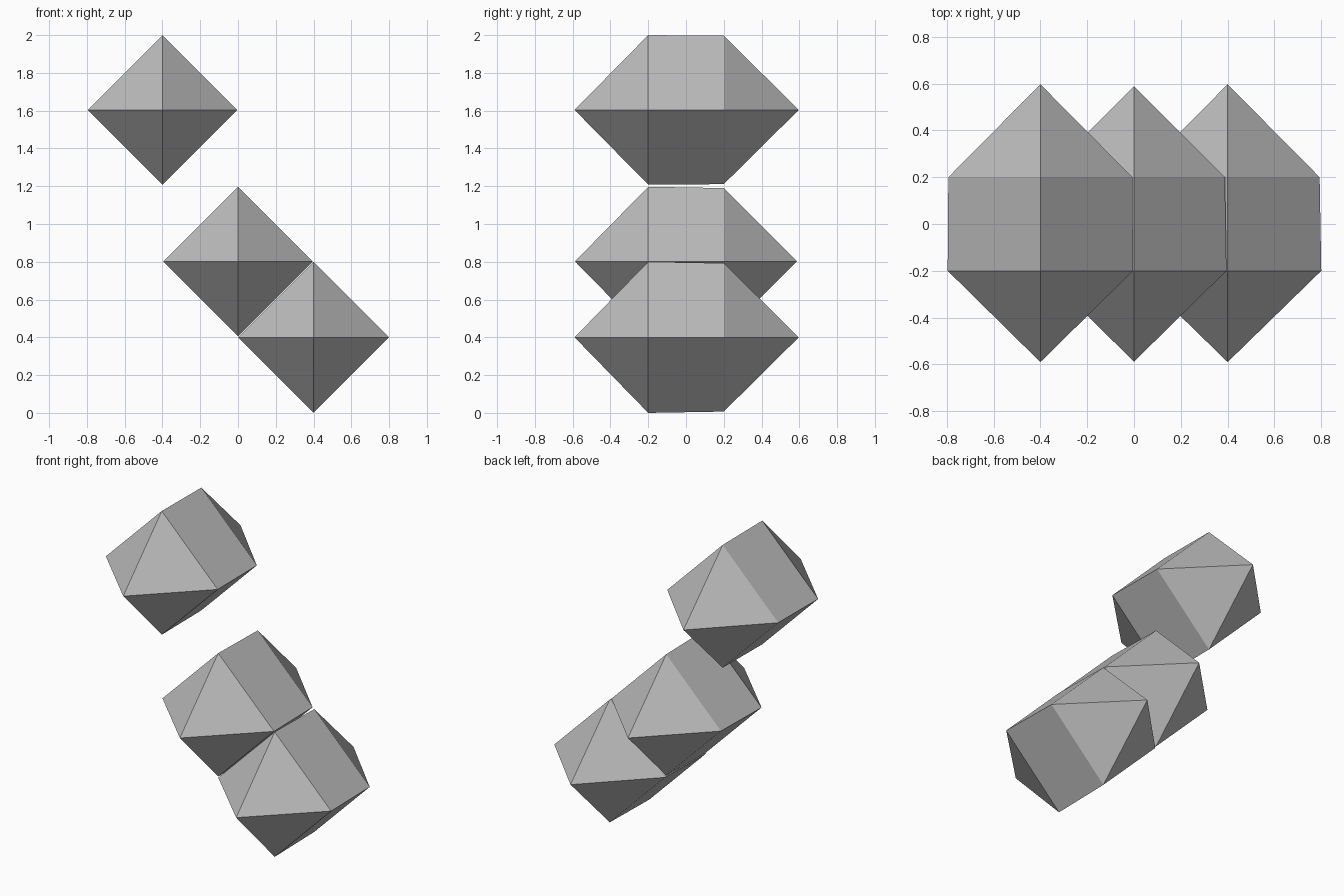
import bpy, bmesh
from mathutils import Matrix

cube = bpy.data.objects.get("Cube")
if cube:
    bpy.data.objects.remove(cube, do_unlink=True)

grey = bpy.data.materials.new("stone grey")
grey.use_nodes = True
color = (0.5, 0.5, 0.5, 1)
grey.diffuse_color = color
grey.node_tree.nodes["Principled BSDF"].inputs["Base Color"].default_value = color


def crystal(name, x, z, front_r, back_r, front_tip, back_tip):
    """Square prism set on edge along y, with a pyramid on each end."""
    bm = bmesh.new()
    bmesh.ops.create_cone(bm, cap_ends=True, segments=4, radius1=front_r,
                          radius2=back_r, depth=0.4)
    # Raise each end cap into a pyramid
    caps = [f for f in bm.faces if abs(f.normal.z) > 0.9]
    tips = bmesh.ops.poke(bm, faces=caps)["verts"]
    for v in tips:
        v.co.z = back_tip if v.co.z > 0 else -front_tip
    # Lay the prism along y
    turn = Matrix.Rotation(-1.5707963, 4, "X")
    bmesh.ops.transform(bm, matrix=turn, verts=bm.verts)
    bmesh.ops.recalc_face_normals(bm, faces=bm.faces)
    mesh = bpy.data.meshes.new(name)
    bm.to_mesh(mesh)
    bm.free()
    mesh.materials.append(grey)
    obj = bpy.data.objects.new(name, mesh)
    obj.location = (x, 0, z)
    bpy.context.collection.objects.link(obj)


crystal("upper_crystal", -0.4, 1.604, 0.396, 0.393, 0.59, 0.597)
crystal("middle_crystal", 0, 0.802, 0.395, 0.388, 0.588, 0.588)
crystal("lower_crystal", 0.4, 0.4, 0.4, 0.393, 0.59, 0.597)
